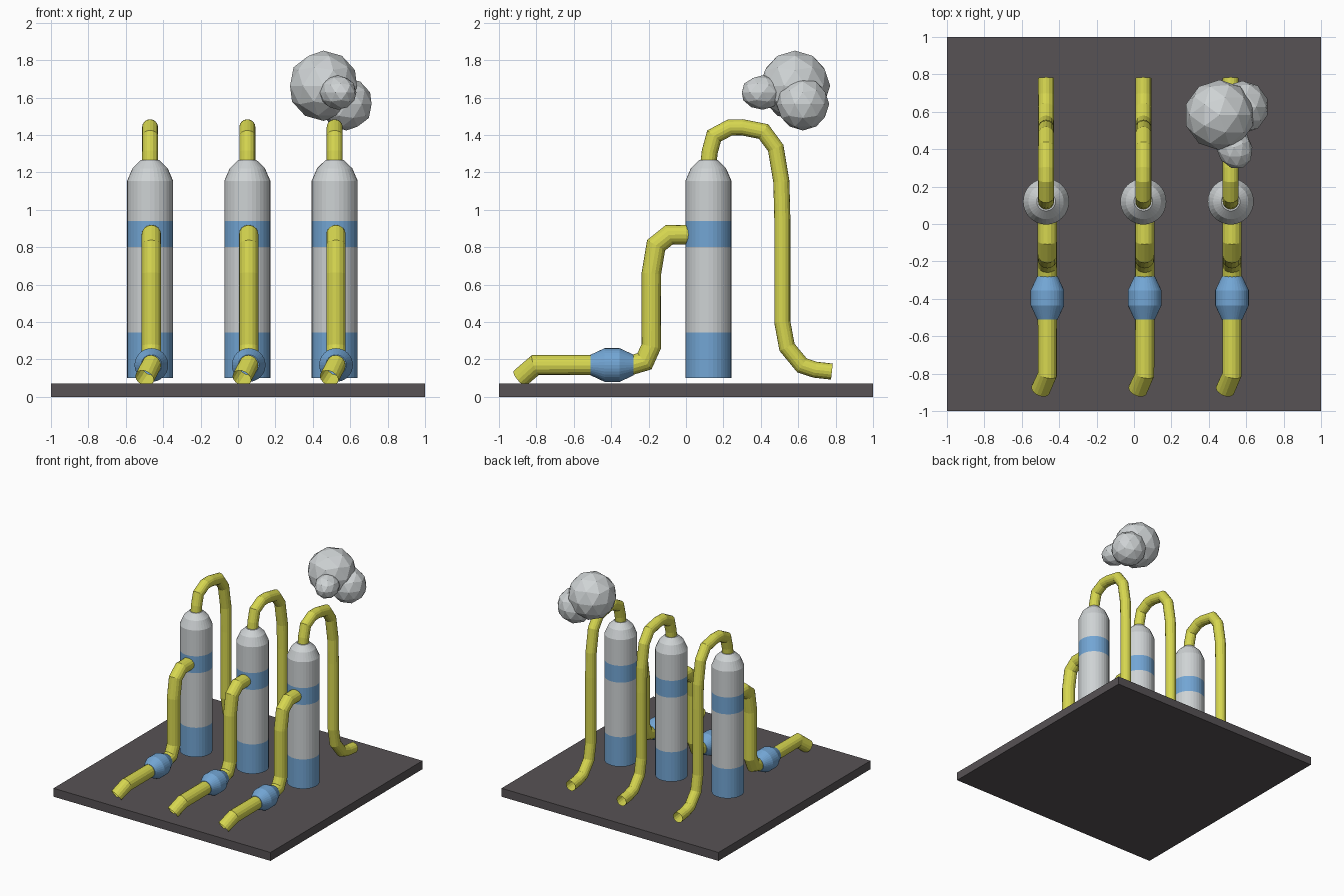
import bpy, bmesh, math
from mathutils import Vector, Matrix

if "Cube" in bpy.data.objects:
    bpy.data.objects.remove(bpy.data.objects["Cube"])


def material(name, rgb):
    m = bpy.data.materials.new(name)
    m.diffuse_color = (*rgb, 1)
    m.use_nodes = True
    m.node_tree.nodes["Principled BSDF"].inputs["Base Color"].default_value = m.diffuse_color
    return m


DARK = material("dark_ground", (0.095, 0.085, 0.09))
GREY = material("light_grey", (0.62, 0.65, 0.66))
BLUE = material("soft_blue", (0.17, 0.38, 0.66))
YELLOW = material("yellow", (0.68, 0.68, 0.08))


def finish(bm, name, *mats):
    bmesh.ops.recalc_face_normals(bm, faces=bm.faces)
    me = bpy.data.meshes.new(name)
    bm.to_mesh(me)
    bm.free()
    for m in mats:
        me.materials.append(m)
    ob = bpy.data.objects.new(name, me)
    bpy.context.collection.objects.link(ob)
    return ob


def bridge(bm, rings, caps):
    """Join consecutive vertex rings with quads, optionally closing the ends."""
    n = len(rings[0])
    for a, b in zip(rings, rings[1:]):
        for i in range(n):
            j = (i + 1) % n
            bm.faces.new((a[i], a[j], b[j], b[i]))
    if caps:
        bm.faces.new(rings[0])
        bm.faces.new(rings[-1])


def lathe(profile, matrix, n=32):
    """Spin (radius, height) pairs about z, then place with matrix."""
    bm = bmesh.new()
    rings = [[bm.verts.new((r * math.cos(2 * math.pi * i / n),
                            r * math.sin(2 * math.pi * i / n), h))
              for i in range(n)] for r, h in profile]
    bridge(bm, rings, True)
    bm.transform(matrix)
    return bm


def pipe(name, points, radius, n=16):
    """Open tube swept along points with mitred corners."""
    pts = [Vector(p) for p in points]
    bm = bmesh.new()
    rings = []
    for k, p in enumerate(pts):
        before = (p - pts[max(k - 1, 0)]).normalized()
        after = (pts[min(k + 1, len(pts) - 1)] - p).normalized()
        t = (before + after).normalized()
        side = Vector((1, 0, 0))
        side = (side - t * side.dot(t)).normalized()
        up = t.cross(side)
        stretch = 1 / max(t.dot(after if after.length else before), 0.5)
        rings.append([bm.verts.new(p + radius * (side * math.cos(a) + up * stretch * math.sin(a)))
                      for a in (2 * math.pi * i / n for i in range(n))])
    bridge(bm, rings, False)
    return finish(bm, name, YELLOW)


# ground slab
bm = bmesh.new()
bmesh.ops.create_cube(bm, size=1, matrix=Matrix.Translation((0, 0, 0.035)) @ Matrix.Diagonal((2, 2, 0.07, 1)))
finish(bm, "ground_slab", DARK)

TANK = [(0.123, 0.10), (0.123, 0.345), (0.123, 0.80), (0.123, 0.94),
        (0.123, 1.155), (0.094, 1.222), (0.05, 1.265)]
VALVE = [(0.055, -0.115), (0.09, -0.04), (0.09, 0.04), (0.055, 0.115)]
# (y, z) paths
INLET = [(0.03, 0.868), (-0.09, 0.866), (-0.16, 0.81), (-0.185, 0.66),
         (-0.186, 0.27), (-0.222, 0.19), (-0.29, 0.17), (-0.805, 0.17)]
OUTLET = [(0.12, 1.25), (0.127, 1.31), (0.15, 1.395), (0.235, 1.44), (0.30, 1.441),
          (0.415, 1.418), (0.48, 1.33), (0.51, 1.15), (0.515, 0.95), (0.515, 0.40),
          (0.54, 0.265), (0.62, 0.168), (0.69, 0.145), (0.78, 0.135)]

for i, x in enumerate((-0.47, 0.05, 0.517), 1):
    # banded tank
    bm = lathe(TANK, Matrix.Translation((x, 0.12, 0)))
    for f in bm.faces:
        z = f.calc_center_median().z
        f.material_index = 1 if z < 0.345 or 0.80 < z < 0.94 else 0
    finish(bm, f"tank_{i}", GREY, BLUE)

    # front inlet pipe with angled nozzle, and its valve
    px = x + 0.007
    pipe(f"inlet_pipe_{i}", [(px, y, z) for y, z in INLET] + [(px - 0.037, -0.887, 0.10)], 0.052)
    place = Matrix.Translation((px, -0.395, 0.17)) @ Matrix.Rotation(math.pi / 2, 4, 'X')
    finish(lathe(VALVE, place), f"valve_{i}", BLUE)

    # rear outlet pipe
    pipe(f"outlet_pipe_{i}", [(x, y, z) for y, z in OUTLET], 0.043)

# faceted smoke cloud
for i, (pos, size) in enumerate((((0.457, 0.583, 1.663), (0.188, 0.188, 0.188)),
                                 ((0.58, 0.625, 1.565), (0.141, 0.141, 0.141)),
                                 ((0.535, 0.41, 1.627), (0.095, 0.12, 0.092))), 1):
    bm = bmesh.new()
    turn = Matrix.Rotation(0.4 if i == 3 else 0, 4, 'Z')
    bmesh.ops.create_icosphere(bm, subdivisions=2, radius=1,
                               matrix=Matrix.Translation(pos) @ turn @ Matrix.Diagonal((*size, 1)))
    finish(bm, f"smoke_puff_{i}", GREY)
